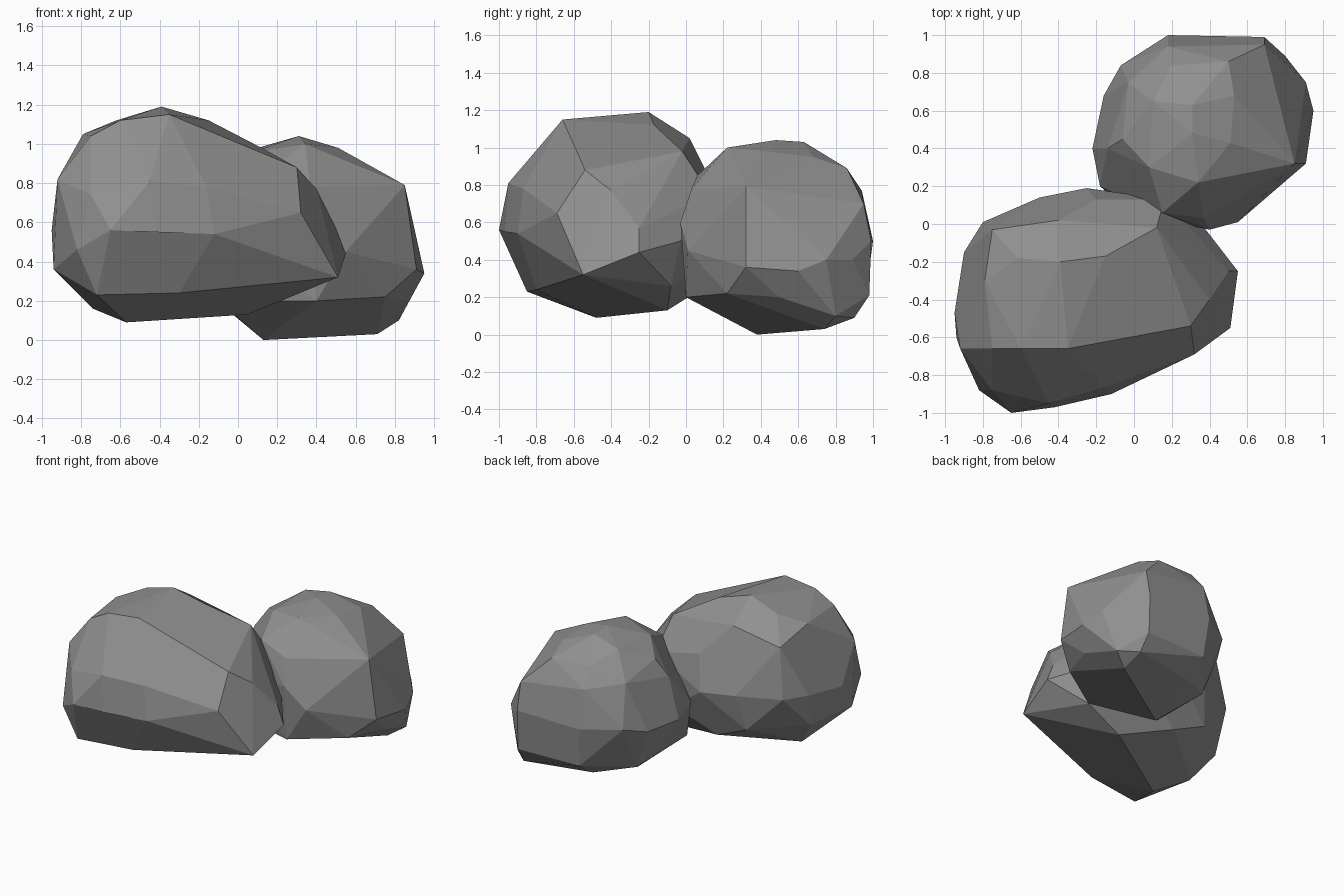
import bpy, bmesh
from math import radians

stone = bpy.data.materials.new("dark_stone")
stone.diffuse_color = (.28, .28, .28, 1)


def boulder(name, corners):
    """Wrap flat facets round the corner points of a chipped stone."""
    bm = bmesh.new()
    for p in corners:
        bm.verts.new(p)
    hull = bmesh.ops.convex_hull(bm, input=bm.verts)
    inside = {g for g in hull["geom_interior"] if isinstance(g, bmesh.types.BMVert)}
    bmesh.ops.delete(bm, geom=list(inside), context="VERTS")
    # merge nearly flat neighbours into larger facets
    bmesh.ops.dissolve_limit(bm, angle_limit=radians(7), verts=bm.verts, edges=bm.edges)
    bmesh.ops.recalc_face_normals(bm, faces=bm.faces)
    mesh = bpy.data.meshes.new(name)
    bm.to_mesh(mesh)
    bm.free()
    mesh.materials.append(stone)
    obj = bpy.data.objects.new(name, mesh)
    bpy.context.collection.objects.link(obj)
    return obj


# large boulder at the front left: front, crown, back, ends, underside
boulder("front_boulder", [
    (-.65, -1, .56), (-.45, -.95, .81), (-.82, -.88, .46), (-.12, -.9, .54),
    (-.16, -.87, .78), (.32, -.69, .65), (-.42, -.97, .55), (-.75, -.88, .74),
    (-.92, -.66, .82), (-.75, -.66, 1.04), (-.6, -.66, 1.12), (-.35, -.66, 1.15),
    (.3, -.54, .88), (-.39, -.2, 1.19), (-.62, -.18, 1.12), (-.15, -.17, 1.12),
    (.12, -.02, .98), (-.79, -.3, 1.05),
    (-.75, -.03, .96), (-.4, .02, 1.05), (-.2, .13, .83), (.16, .13, .75),
    (-.25, .19, .58), (-.5, .14, .6), (-.8, .01, .6), (0, .15, .4), (-.55, .08, .34),
    (.55, -.25, .44), (.51, -.55, .32), (.5, -.25, .57), (.4, -.4, .77),
    (.38, -.03, .5), (.33, -.08, .26),
    (-.95, -.47, .56), (-.94, -.6, .36), (-.9, -.15, .6), (-.88, -.2, .36),
    (-.72, -.85, .23), (-.3, -.8, .24), (-.57, -.48, .09), (-.24, -.3, .13),
    (.05, -.1, .13), (-.74, -.3, .16), (-.3, .06, .23)])

# smaller boulder at the back right: left, crown, right, front, back, underside
boulder("back_boulder", [
    (-.22, .4, .45), (-.18, .2, .5), (-.16, .68, .45), (-.14, .4, .75),
    (-.06, .45, .88), (.08, .3, .96), (.1, .65, .98), (.34, .22, 1), (.31, .48, 1.04),
    (.31, .63, 1.03), (.53, .68, .95), (.51, .43, .98), (.85, .32, .79),
    (.91, .32, .36), (.95, .6, .34), (.91, .75, .4), (.8, .89, .4), (.69, .95, .7),
    (.85, .5, .2), (.82, .8, .1),
    (.37, .03, .78), (.4, -.03, .6), (.55, .01, .45), (0, .05, .5), (.15, .06, .85),
    (.4, 0, .2), (-.1, .13, .2), (.75, .22, .22),
    (.69, .99, .5), (.18, 1, .5), (.69, .98, .21), (.2, .96, .21), (-.07, .84, .5),
    (.2, .84, .9), (.18, .94, .77), (.5, .86, .89), (-.03, .75, .8),
    (.13, .38, .0), (.71, .74, .03), (.44, .6, .04), (-.05, .65, .15), (.7, .9, .09),
    (.2, .8, .1)])
